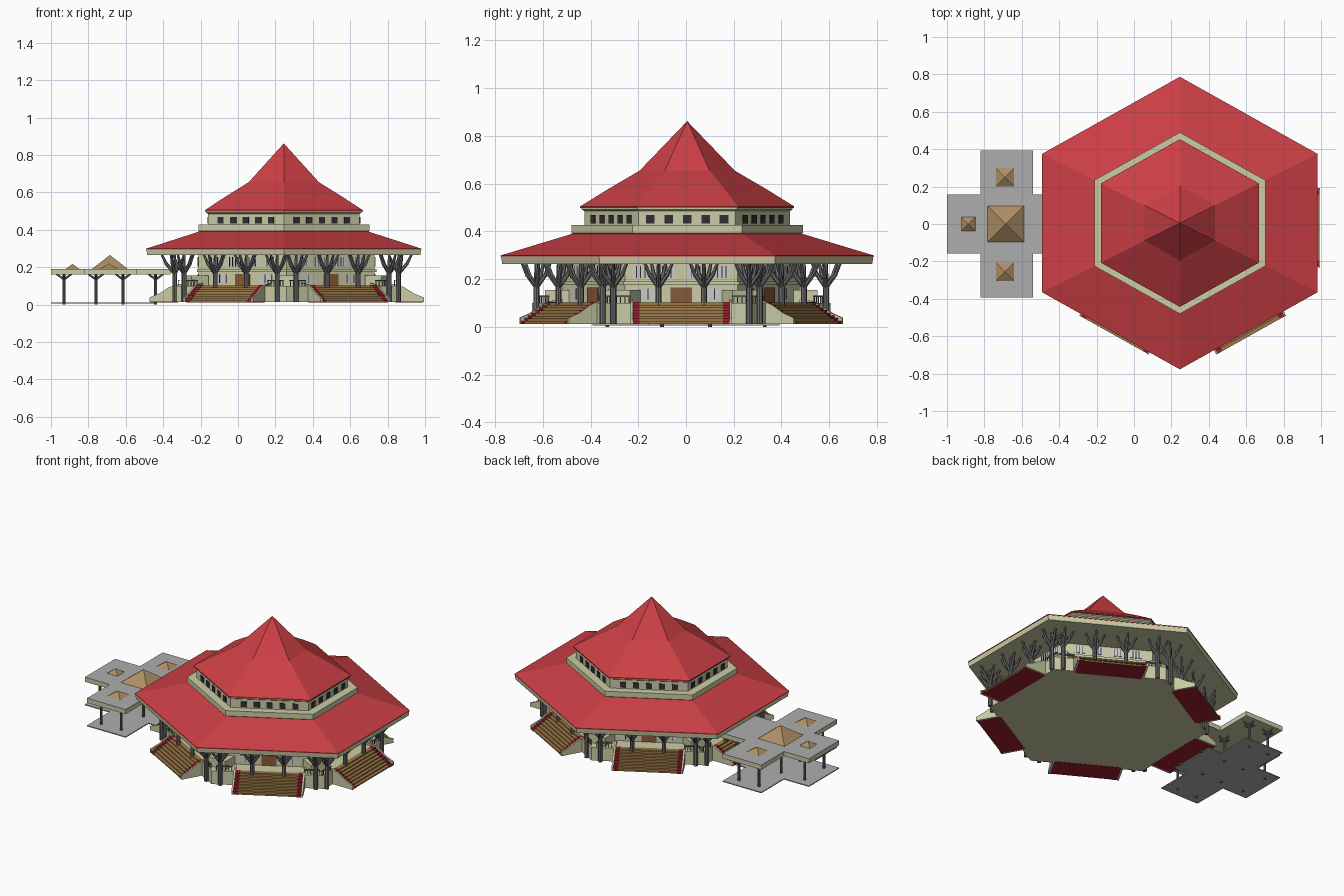
import bpy, bmesh, math
from mathutils import Vector, Matrix

if "Cube" in bpy.data.objects:
    bpy.data.objects.remove(bpy.data.objects["Cube"])

def mat(name, c):
    m = bpy.data.materials.new(name)
    m.diffuse_color = (*c, 1)
    m.use_nodes = True
    m.node_tree.nodes["Principled BSDF"].inputs["Base Color"].default_value = m.diffuse_color
    return m

RED = mat("roof_red", (.60, .05, .06))
CREAM = mat("cream", (.60, .60, .38))
DARK = mat("dark_glass", (.03, .03, .035))
GREY = mat("column_grey", (.15, .15, .16))
SLAB = mat("slab_grey", (.42, .42, .42))
TAN = mat("tan_roof", (.42, .27, .13))
GOLD = mat("step_gold", (.34, .19, .06))
CARPET = mat("carpet_red", (.33, .015, .03))
WHITE = mat("white_frame", (.6, .6, .6))
BROWN = mat("door_brown", (.25, .1, .04))

# slightly stretched hexagon shared by every tier
HEX = [Vector(p) for p in ((0, 1, 0), (-.942, .473, 0), (-.942, -.473, 0),
                           (0, -1, 0), (.942, -.473, 0), (.942, .473, 0))]
ROOF = Vector((.245, .005, 0))
BASE = Vector((.26, -.02, 0))

def finish(bm, name, m):
    bmesh.ops.recalc_face_normals(bm, faces=bm.faces)
    me = bpy.data.meshes.new(name)
    bm.to_mesh(me)
    bm.free()
    me.materials.append(m)
    ob = bpy.data.objects.new(name, me)
    bpy.context.collection.objects.link(ob)
    return ob

def tier(name, profile, m, c=ROOF):
    """Closed hexagonal loft through (radius, z) pairs; radius 0 makes an apex."""
    bm = bmesh.new()
    rings = []
    for r, z in profile:
        up = Vector((0, 0, z))
        rings.append([bm.verts.new(c + h * r + up) for h in HEX] if r else [bm.verts.new(c + up)])
    for a, b in zip(rings, rings[1:]):
        for i in range(6):
            j = (i + 1) % 6
            bm.faces.new((a[i], a[j], b[j], b[i]) if len(b) > 1 else (a[i], a[j], b[0]))
    bm.faces.new(rings[0])
    if len(rings[-1]) > 1:
        bm.faces.new(rings[-1])
    return finish(bm, name, m)

def frame(i, r, c):
    """Local axes of hexagon side i: x along side, y outward, origin at its middle."""
    a, b = HEX[i], HEX[(i + 1) % 6]
    t = (a - b).normalized()
    n = Vector((-t.y, t.x, 0))
    M = Matrix((t, n, Vector((0, 0, 1)))).transposed().to_4x4()
    return Matrix.Translation(c + (a + b) / 2 * r) @ M

def box(bm, x0, x1, y0, y1, z0, z1, M=Matrix()):
    S = Matrix.Diagonal((x1 - x0, y1 - y0, z1 - z0, 1))
    T = Matrix.Translation(((x0 + x1) / 2, (y0 + y1) / 2, (z0 + z1) / 2))
    bmesh.ops.create_cube(bm, size=1, matrix=M @ T @ S)

def rod(bm, p, q, r0, r1, n=6):
    p, q = Vector(p), Vector(q)
    d = q - p
    M = Matrix.Translation((p + q) / 2) @ d.to_track_quat('Z', 'Y').to_matrix().to_4x4()
    bmesh.ops.create_cone(bm, cap_ends=True, segments=n, radius1=r0, radius2=r1, depth=d.length, matrix=M)

def prism(bm, pts, x0, x1, M):
    """Extrude a (y, z) outline along local x."""
    A = [bm.verts.new(M @ Vector((x0, y, z))) for y, z in pts]
    B = [bm.verts.new(M @ Vector((x1, y, z))) for y, z in pts]
    bm.faces.new(A)
    bm.faces.new(B)
    for i in range(len(pts)):
        j = (i + 1) % len(pts)
        bm.faces.new((A[i], A[j], B[j], B[i]))

# roofs, clerestory drum and hall
tier("eave_fascia", [(.775, .264), (.78, .296)], CREAM)
tier("lower_roof", [(.782, .294), (.782, .299), (.465, .395)], RED)
tier("parapet_band", [(.475, .385), (.485, .393), (.485, .427)], CREAM)
tier("clerestory_drum", [(.43, .42), (.43, .485), (.442, .492), (.442, .502)], CREAM)
tier("upper_roof", [(.448, .499), (.448, .505), (.33, .578), (.20, .654), (0, .862)], RED)
tier("hall_wall", [(.50, .09), (.50, .27)], CREAM, BASE)
tier("hall_ledge", [(.51, .175), (.51, .19)], CREAM, BASE)
tier("platform", [(.625, .013), (.625, .10)], CREAM, BASE)

# everything repeated on the six sides
names = ["clerestory_windows", "hall_windows", "window_bars", "doors", "steps", "step_nosings",
         "carpet_edges", "stair_cheeks", "tree_columns", "railings", "corner_blocks"]
P = {n: bmesh.new() for n in names}
STEPS, RUN = 8, .0175
for i in range(6):
    M = frame(i, .43, ROOF)
    for k in range(-2, 3):
        x = k * .077
        box(P["clerestory_windows"], x - .018, x + .018, -.01, .004, .434, .469, M)

    # hall openings
    M = frame(i, .50, BASE)
    for x in (-.17, -.06, .06, .17):
        box(P["hall_windows"], x - .035, x + .035, -.01, .003, .205, .255, M)
        for k in (-.018, 0, .018):
            box(P["window_bars"], x + k - .002, x + k + .002, -.01, .005, .205, .255, M)
    box(P["doors"], -.045, .045, -.01, .004, .10, .165, M)
    for x in (-.14, .14):
        box(P["hall_windows"], x - .04, x + .04, -.01, .003, .115, .16, M)
        box(P["window_bars"], x - .002, x + .002, -.01, .005, .115, .16, M)

    # stairs
    M = frame(i, .775, BASE)
    for s in range(STEPS):
        y, z = -s * RUN, .013 + (s + 1) * .0112
        box(P["steps"], -.175, .175, -.15, y, z - .0112, z - .004, M)
        box(P["step_nosings"], -.175, .175, -.15, y + .003, z - .004, z, M)
        for k in (-1, 1):
            a, b = sorted((k * .175, k * .202))
            box(P["carpet_edges"], a, b, -.15, y + .003, z - .0112, z + .001, M)
    box(P["carpet_edges"], -.2, .2, -.15, -.002, .012, .0135, M)
    cheek = [(.004, .013), (.004, .038), (-.05, .06), (-.10, .092), (-.14, .108), (-.2, .115), (-.2, .013)]
    for k in (-1, 1):
        prism(P["stair_cheeks"], cheek, k * .202, k * .213, M)

    # branching columns
    M = frame(i, .635, BASE)
    for x in (-.285, -.095, .095, .285):
        bm = P["tree_columns"]
        rod(bm, M @ Vector((x, 0, .013)), M @ Vector((x, 0, .185)), .013, .013, 8)
        rod(bm, M @ Vector((x, 0, .18)), M @ Vector((x, 0, .268)), .011, .007)
        for dx, dy in ((.058, .02), (-.058, .02), (0, .07), (.03, -.05), (-.03, -.05)):
            rod(bm, M @ Vector((x, 0, .165)), M @ Vector((x + dx * .6, dy * .6, .215)), .010, .009)
            rod(bm, M @ Vector((x + dx * .6, dy * .6, .212)), M @ Vector((x + dx, dy, .268)), .009, .006)

    # terrace railings either side of the stairs
    M = frame(i, .615, BASE)
    for k in (-1, 1):
        a, b = sorted((k * .213, k * .31))
        box(P["railings"], a, b, -.006, .002, .125, .131, M)
        for n in range(6):
            x = k * (.218 + n * .018)
            box(P["railings"], x - .002, x + .002, -.004, 0, .10, .126, M)

    # corner bays
    h = HEX[i]
    M = Matrix.Translation(BASE + h * .52) @ Matrix.Rotation(math.atan2(h.y, h.x), 4, 'Z')
    box(P["corner_blocks"], -.05, .05, -.06, .06, .09, .155, M)

for n, m in zip(names, (DARK, WHITE, DARK, BROWN, GOLD, GOLD, CARPET, CREAM, GREY, GREY, CREAM)):
    finish(P[n], n, m)

# entrance canopy: cross-shaped slabs
def cross(name, z0, z1, m, g=0, xr=-.36):
    bm = bmesh.new()
    pts = [(-1, -.157), (-.82, -.157), (-.82, -.392), (-.54, -.392), (-.54, -.157), (xr, -.157)]
    pts += [(x, -y) for x, y in reversed(pts)]
    f = bm.faces.new([bm.verts.new((x, y, z0)) for x, y in pts])
    ex = bmesh.ops.extrude_face_region(bm, geom=[f])
    for v in ex["geom"]:
        if isinstance(v, bmesh.types.BMVert):
            v.co.z = z1
    finish(bm, name, m)

cross("canopy_slab", .16, .187, CREAM)
cross("canopy_top", .187, .190, SLAB)
cross("canopy_floor", .006, .012, SLAB, xr=-.45)

# skylight pyramids
bm = bmesh.new()
for x, y, s, h in ((-.685, 0, .097, .075), (-.69, .25, .049, .03), (-.69, -.255, .049, .03), (-.885, 0, .037, .028)):
    bmesh.ops.create_cone(bm, cap_ends=True, segments=4, radius1=s * math.sqrt(2), radius2=0, depth=h,
                          matrix=Matrix.Translation((x, y, .19 + h / 2)) @ Matrix.Rotation(math.pi / 4, 4, 'Z'))
finish(bm, "canopy_pyramids", TAN)

# canopy posts with flared brackets
bm = bmesh.new()
for x, y in ((-.93, .1), (-.76, .1), (-.615, .1), (-.44, .1), (-.76, .33), (-.615, .33)):
    for k in (-1, 1):
        rod(bm, (x, y * k, 0), (x, y * k, .16), .008, .008, 8)
        for dx, dy in ((.04, 0), (-.04, 0), (0, .04), (0, -.04)):
            rod(bm, (x, y * k, .135), (x + dx, y * k + dy, .163), .006, .005)
finish(bm, "canopy_posts", GREY)
